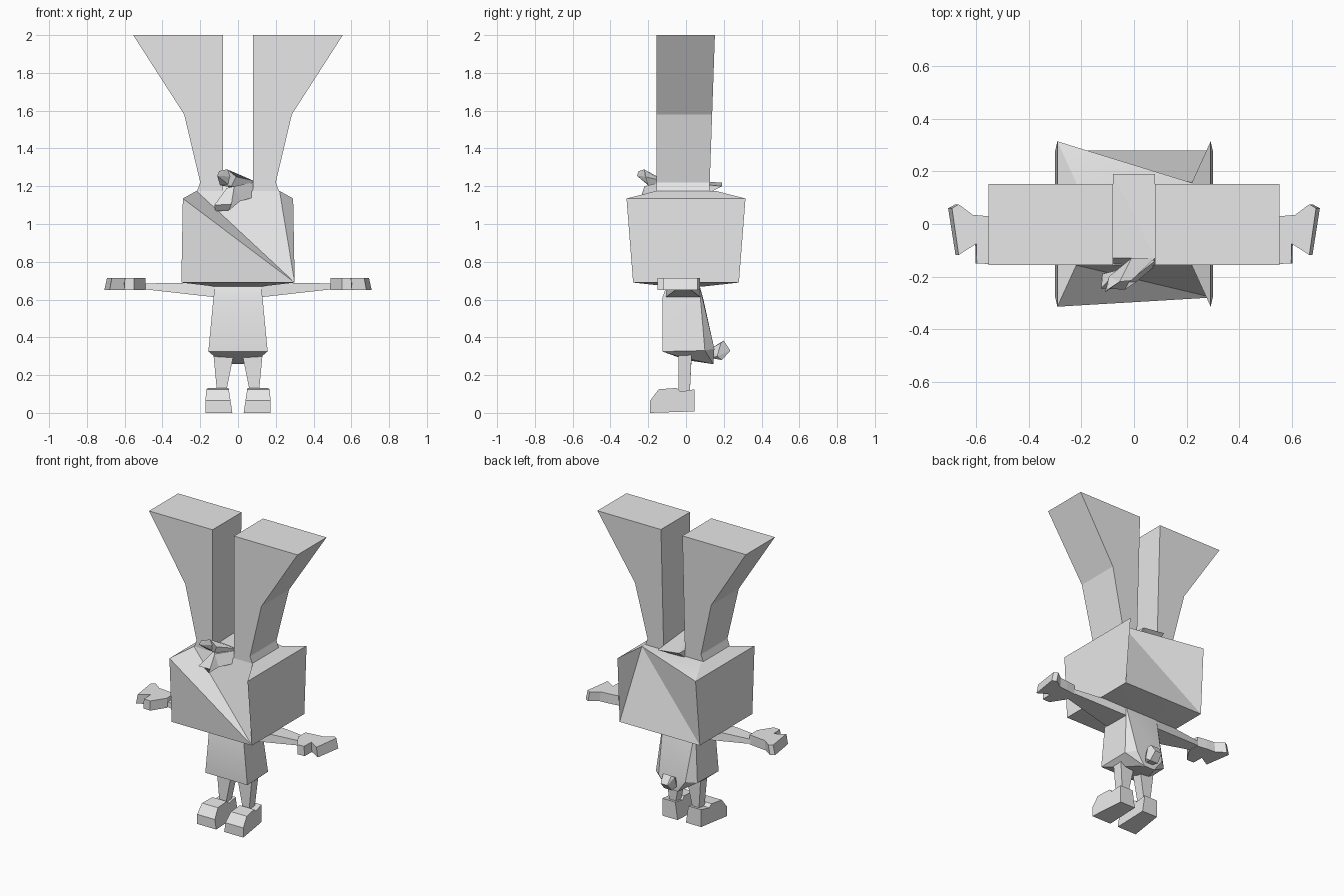
import bpy, bmesh, math

cube = bpy.data.objects.get("Cube")
if cube:
    bpy.data.objects.remove(cube, do_unlink=True)

grey = bpy.data.materials.new("plain grey")
grey.use_nodes = True
grey.diffuse_color = (0.8, 0.8, 0.8, 1)
grey.node_tree.nodes["Principled BSDF"].inputs["Base Color"].default_value = (0.8, 0.8, 0.8, 1)


def finish(name, bm, smooth):
    bmesh.ops.recalc_face_normals(bm, faces=bm.faces)
    mesh = bpy.data.meshes.new(name)
    bm.to_mesh(mesh)
    bm.free()
    mesh.materials.append(grey)
    obj = bpy.data.objects.new(name, mesh)
    bpy.context.collection.objects.link(obj)
    if smooth:
        bpy.ops.object.select_all(action="DESELECT")
        obj.select_set(True)
        bpy.context.view_layer.objects.active = obj
        bpy.ops.object.shade_smooth_by_angle(angle=math.radians(smooth))
    return obj


def hull(name, points, smooth=0):
    """Convex faceted block around a few points."""
    bm = bmesh.new()
    for p in points:
        bm.verts.new(p)
    found = bmesh.ops.convex_hull(bm, input=bm.verts)
    loose = [g for g in found["geom_interior"] + found["geom_unused"]
             if isinstance(g, bmesh.types.BMVert)]
    bmesh.ops.delete(bm, geom=list(set(loose)), context="VERTS")
    bmesh.ops.dissolve_limit(bm, angle_limit=0.02, verts=bm.verts, edges=bm.edges)
    return finish(name, bm, smooth)


def loft(name, first, second):
    """Bridge two matching outlines and cap both ends."""
    bm = bmesh.new()
    a = [bm.verts.new(p) for p in first]
    b = [bm.verts.new(p) for p in second]
    bm.faces.new(a)
    bm.faces.new(b)
    for i in range(len(a)):
        j = (i + 1) % len(a)
        bm.faces.new((a[i], a[j], b[j], b[i]))
    return finish(name, bm, 0)


def flip(points, s):
    return [(s * x, y, z) for x, y, z in points]


def both(points):
    return flip(points, 1) + flip(points, -1)


# Head: flared box whose front and back fold in towards the ear bases
def build_head():
    bm = bmesh.new()
    v = {}
    for sx, side in ((-1, "R"), (1, "L")):
        for sy, end in ((-1, "f"), (1, "b")):
            k = side + end
            v["neck" + k] = bm.verts.new((sx * 0.13, sy * 0.1, 0.67))
            v["low" + k] = bm.verts.new((sx * 0.3, sy * 0.28, 0.69))
            v["top" + k] = bm.verts.new((sx * 0.292, sy * 0.315, 1.135))
            v["ear" + k] = bm.verts.new((sx * 0.22, sy * 0.157, 1.175))

    def face(*keys):
        bm.faces.new([v[k] for k in keys])

    face("lowRf", "lowLf", "topRf")
    face("topRf", "lowLf", "earRf")
    face("earRf", "lowLf", "earLf")
    face("earLf", "lowLf", "topLf")
    face("lowRb", "topRb", "earLb")
    face("topRb", "earRb", "earLb")
    face("lowRb", "earLb", "lowLb")
    face("lowLb", "earLb", "topLb")
    face("earRf", "earLf", "earLb", "earRb")
    for s in "RL":
        face("low" + s + "f", "top" + s + "f", "top" + s + "b", "low" + s + "b")
        face("top" + s + "f", "ear" + s + "f", "ear" + s + "b", "top" + s + "b")
        face("low" + s + "f", "low" + s + "b", "neck" + s + "b", "neck" + s + "f")
    for e in "fb":
        face("lowR" + e, "lowL" + e, "neckL" + e, "neckR" + e)
    face("neckRf", "neckLf", "neckLb", "neckRb")
    return finish("head", bm, 20)


build_head()

# Body, with the rear edge of the shirt hanging lower
hull("body", both([
    (0.12, -0.1, 0.68), (0.12, 0.07, 0.68),
    (0.13, -0.125, 0.61), (0.125, 0.06, 0.61), (0.07, 0.09, 0.61),
    (0.157, -0.125, 0.325), (0.155, 0.1, 0.33), (0.1, 0.15, 0.34),
    (0.12, -0.03, 0.295), (0.04, 0.145, 0.258), (0.02, 0.0, 0.28)]), 30)

# Tail
hull("tail", both([
    (0.02, 0.13, 0.29), (0.02, 0.13, 0.34), (0.045, 0.165, 0.3),
    (0.03, 0.19, 0.28), (0.045, 0.185, 0.37), (0.03, 0.2, 0.383),
    (0.025, 0.235, 0.33)]))

# Limbs and ears, one set for each side
EAR = [(0.08, 1.15), (0.08, 2), (0.555, 2), (0.285, 1.58), (0.2, 1.22), (0.22, 1.165)]
HAND = [(0.49, 0.02), (0.49, -0.06), (0.55, -0.152), (0.603, -0.15), (0.605, -0.075),
        (0.68, -0.118), (0.708, 0.06), (0.68, 0.075), (0.62, 0.035), (0.56, 0.03)]
FOOT = [(-0.19, 0), (-0.19, 0.065), (-0.145, 0.125), (-0.05, 0.132),
        (-0.03, 0.112), (0.045, 0.125), (0.045, 0.008)]
for s, side in ((1, "left"), (-1, "right")):
    loft(side + "_ear",
         flip([(x, -0.157, z) for x, z in EAR], s),
         flip([(x, 0.125 + (z - 1.2) * 0.035, z) for x, z in EAR], s))

    loft(side + "_arm",
         flip([(0.1, y, z) for y, z in ((-0.11, 0.61), (0.08, 0.61), (0.07, 0.688), (-0.1, 0.688))], s),
         flip([(0.5, y, z) for y, z in ((-0.05, 0.655), (0.02, 0.655), (0.02, 0.686), (-0.05, 0.686))], s))

    loft(side + "_hand",
         flip([(x, y, 0.65) for x, y in HAND], s),
         flip([(x - 0.1 * max(0, x - 0.56), y, 0.715) for x, y in HAND], s))

    loft(side + "_leg",
         flip([(0.025, -0.04, 0.3), (0.13, -0.04, 0.31), (0.13, 0.03, 0.31), (0.025, 0.03, 0.3)], s),
         flip([(0.065, -0.04, 0.1), (0.11, -0.04, 0.1), (0.11, 0.02, 0.1), (0.065, 0.02, 0.1)], s))

    # Shoe: wider at the toe and turned slightly outwards
    loft(side + "_shoe",
         flip([(0.03 + 0.15 * z, y, z) for y, z in FOOT], s),
         flip([(0.15 - 0.12 * y, y, z) for y, z in FOOT], s))

# Hair: a cap between the ears and two locks falling forwards
hull("hair_cap", [
    (-0.08, -0.16, 1.16), (0.08, -0.16, 1.16), (-0.08, -0.13, 1.21), (0.08, -0.13, 1.23),
    (-0.08, 0.13, 1.17), (0.08, 0.13, 1.17), (-0.08, 0.19, 1.22), (0.08, 0.19, 1.2)])
loft("upper_lock",
     [(-0.01, -0.13, 1.19), (0.08, -0.13, 1.19), (0.08, -0.13, 1.23), (-0.01, -0.13, 1.24)],
     [(-0.095, -0.2, 1.205), (-0.035, -0.2, 1.2), (-0.01, -0.215, 1.25), (-0.055, -0.22, 1.288)])
hull("upper_lock_tip", [
    (-0.095, -0.2, 1.205), (-0.04, -0.19, 1.2), (-0.01, -0.19, 1.25),
    (-0.11, -0.26, 1.255), (-0.055, -0.22, 1.29), (-0.1, -0.25, 1.28)])
lock_mid = [(-0.06, -0.175, 1.11), (0.01, -0.22, 1.12), (-0.02, -0.22, 1.2), (-0.06, -0.175, 1.19)]
loft("lower_lock_root",
     [(0.05, -0.12, 1.14), (0.08, -0.16, 1.14), (0.08, -0.14, 1.22), (0.02, -0.12, 1.21)],
     lock_mid)
loft("lower_lock_tip", lock_mid,
     [(-0.12, -0.19, 1.07), (-0.05, -0.24, 1.07), (-0.035, -0.25, 1.105), (-0.125, -0.245, 1.1)])
